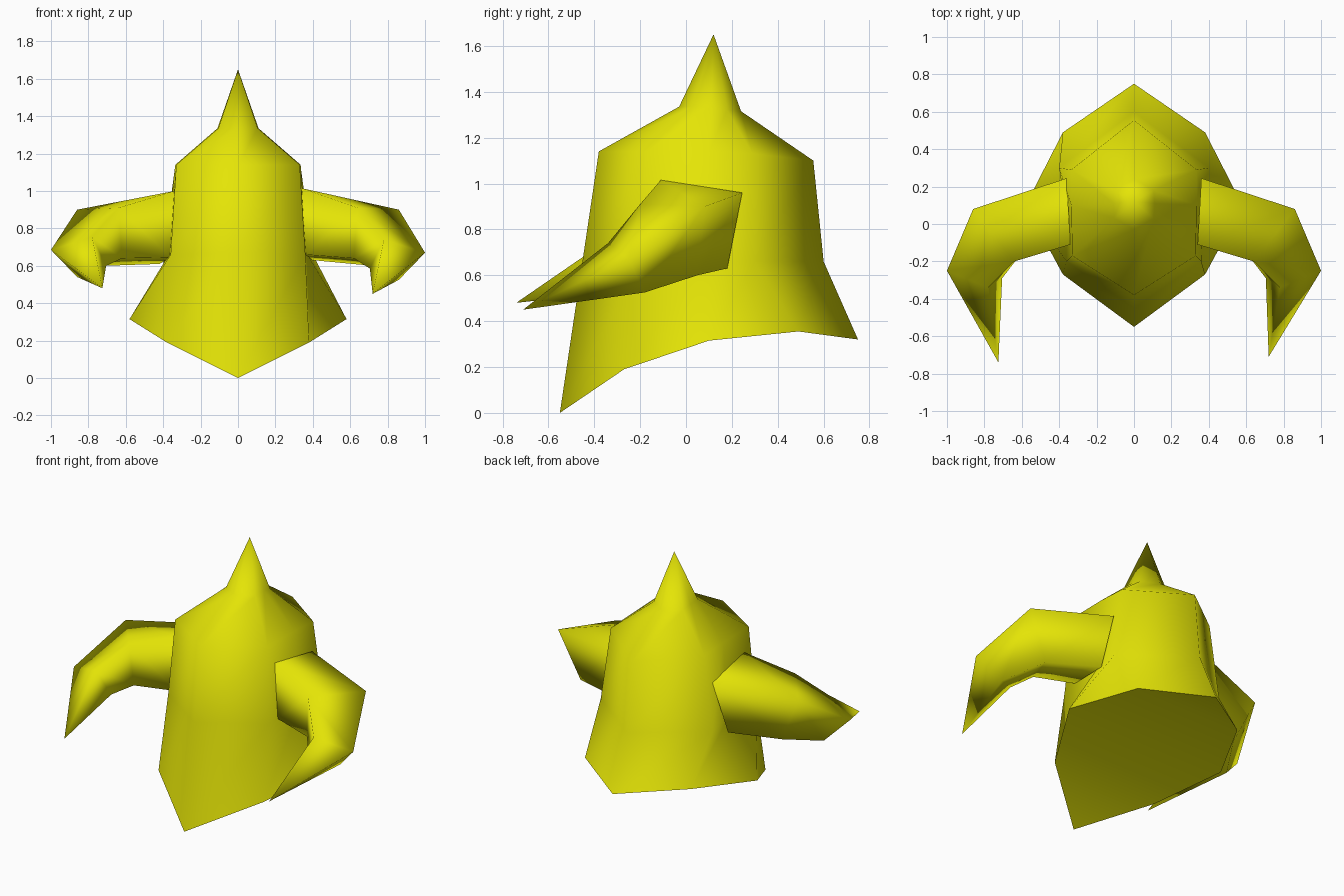
import bpy
import bmesh

if "Cube" in bpy.data.objects:
    bpy.data.objects.remove(bpy.data.objects["Cube"])

yellow = bpy.data.materials.new("yellow")
yellow.diffuse_color = (0.78, 0.78, 0.002, 1)
yellow.use_nodes = True
yellow.node_tree.nodes["Principled BSDF"].inputs["Base Color"].default_value = yellow.diffuse_color


def loft(name, rings, tip, floor=False):
    """Skin matching rings into a smooth shell closed to a tip; the base is open or gets a floor."""
    bm = bmesh.new()
    loops = [[bm.verts.new(p) for p in ring] for ring in rings]
    point = bm.verts.new(tip)
    base = loops[0]
    n = len(base)
    for i in range(n):
        j = (i + 1) % n
        for a, b in zip(loops, loops[1:]):
            bm.faces.new((a[i], a[j], b[j], b[i]))
        bm.faces.new((loops[-1][i], loops[-1][j], point))
    # floor in side-to-side strips that follow the curved hem
    strips = [bm.faces.new(base[:2] + base[-1:])]
    for i in range(1, n // 2 - 1):
        strips.append(bm.faces.new((base[i], base[i + 1], base[n - i - 1], base[n - i])))
    strips.append(bm.faces.new(base[n // 2 - 1:n // 2 + 2]))
    # orient the closed shell outward, then open its base if it has no floor
    bmesh.ops.recalc_face_normals(bm, faces=bm.faces)
    if floor:
        for e in bm.edges:
            if sum(f in strips for f in e.link_faces) == 1:
                e.smooth = False
    else:
        bmesh.ops.delete(bm, geom=strips, context='FACES')
    for f in bm.faces:
        f.smooth = True
    mesh = bpy.data.meshes.new(name)
    bm.to_mesh(mesh)
    bm.free()
    mesh.materials.append(yellow)
    obj = bpy.data.objects.new(name, mesh)
    bpy.context.collection.objects.link(obj)
    return obj


def octagon(half):
    """Mirror a front-to-back half outline (5 points) into a full ring."""
    return half + [(-x, y, z) for x, y, z in reversed(half[1:-1])]


# Hooded body: skirt hem, waist, shoulder, neck of the spike
body_rings = [octagon(h) for h in (
    [(0, -.55, 0), (.38, -.27, .19), (.58, .10, .315), (.38, .49, .355), (0, .75, .32)],
    [(0, -.45, .67), (.36, -.20, .66), (.37, .10, .66), (.40, .30, .66), (0, .60, .66)],
    [(0, -.38, 1.14), (.33, -.17, 1.14), (.335, .10, 1.14), (.335, .29, 1.13), (0, .555, 1.10)],
    [(0, -.03, 1.335), (.105, .03, 1.335), (.11, .11, 1.335), (.105, .18, 1.32), (0, .24, 1.315)],
)]
loft("hooded_body", body_rings, (0, .12, 1.65), floor=True)

# Bent pointed arms: shoulder, elbow, wrist (front top, back top, back bottom, front bottom)
arm_rings = [
    [(.34, -.11, 1.015), (.36, .245, .96), (.40, .18, .63), (.36, -.11, .66)],
    [(.64, -.20, .91), (.86, .08, .90), (.72, .05, .60), (.62, -.18, .64)],
    [(.78, -.34, .74), (1.0, -.25, .67), (.86, -.18, .525), (.705, -.29, .585)],
]
loft("right_arm", arm_rings, (.72, -.71, .45))

# The other arm is mirrored and held a little higher at the hand
lift = (-.015, .0, .015)
left_rings = [[(-x, y, z + dz) for x, y, z in ring] for ring, dz in zip(arm_rings, lift)]
left_rings[0][2] = (-.42, .17, .61)
loft("left_arm", left_rings, (-.725, -.74, .48))
